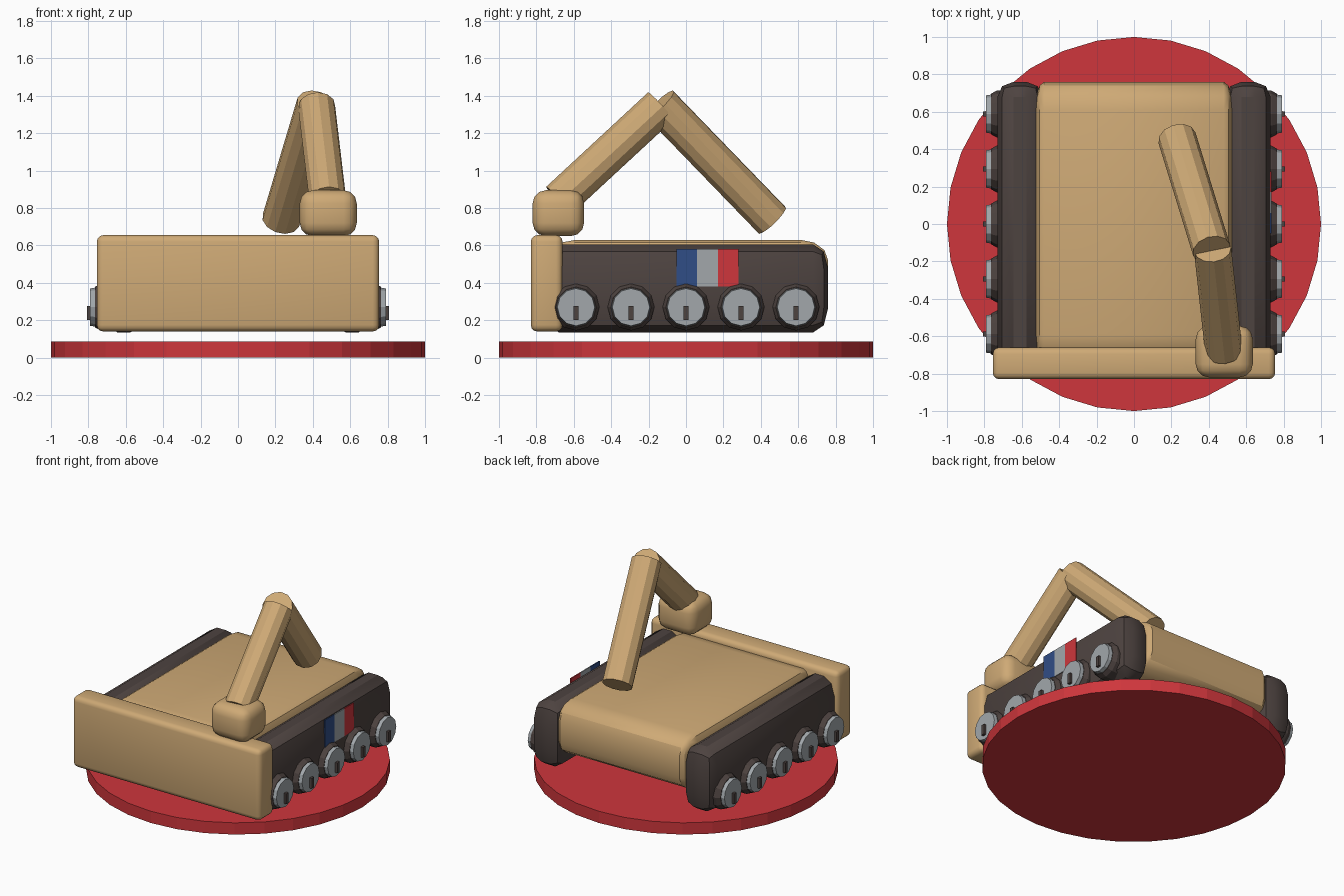
import bpy
import bmesh
import math
from mathutils import Vector, Matrix

old = bpy.data.objects.get("Cube")
if old:
    bpy.data.objects.remove(old, do_unlink=True)


def material(name, r, g, b):
    m = bpy.data.materials.new(name)
    m.use_nodes = True
    m.diffuse_color = (r, g, b, 1)
    m.node_tree.nodes["Principled BSDF"].inputs["Base Color"].default_value = (r, g, b, 1)
    return m


tan = material("tan", 0.62, 0.40, 0.18)
dark = material("dark brown", 0.075, 0.056, 0.051)
grey = material("grey", 0.36, 0.39, 0.41)
red = material("red", 0.62, 0.037, 0.045)
blue = material("blue", 0.03, 0.075, 0.24)


def finish(name, bm, mat, smooth=False):
    bmesh.ops.recalc_face_normals(bm, faces=bm.faces[:])
    mesh = bpy.data.meshes.new(name)
    bm.to_mesh(mesh)
    bm.free()
    mesh.materials.append(mat)
    ob = bpy.data.objects.new(name, mesh)
    bpy.context.collection.objects.link(ob)
    if smooth:
        bpy.ops.object.select_all(action='DESELECT')
        ob.select_set(True)
        bpy.context.view_layer.objects.active = ob
        bpy.ops.object.shade_smooth_by_angle(angle=math.radians(32))
    return ob


def box(name, lo, hi, mat, bevel=None, segments=3):
    """Box between two corners; bevel gives the rounding along each axis."""
    lo, hi = Vector(lo), Vector(hi)
    size = hi - lo
    unit = Vector(bevel or (1, 1, 1))
    bm = bmesh.new()
    bmesh.ops.create_cube(bm, size=1)
    bmesh.ops.scale(bm, vec=[s / u for s, u in zip(size, unit)], verts=bm.verts)
    if bevel:
        bmesh.ops.bevel(bm, geom=bm.edges[:], offset=1, segments=segments,
                        profile=0.5, affect='EDGES')
    bmesh.ops.scale(bm, vec=unit, verts=bm.verts)
    bmesh.ops.translate(bm, vec=(lo + hi) / 2, verts=bm.verts)
    return finish(name, bm, mat, bool(bevel))


def rod(name, a, b, r1, r2, sides, mat):
    """Faceted cylinder or cone from point a to point b."""
    a, b = Vector(a), Vector(b)
    bm = bmesh.new()
    turn = (b - a).to_track_quat('Z', 'Y').to_matrix().to_4x4()
    bmesh.ops.create_cone(bm, cap_ends=True, segments=sides, radius1=r1, radius2=r2,
                          depth=(b - a).length,
                          matrix=Matrix.Translation((a + b) / 2) @ turn)
    return finish(name, bm, mat)


# Round base
rod("base_disc", (0, 0, 0), (0, 0, 0.085), 1, 1, 32, red)

# Hull and front plate
box("hull", (-0.53, -0.74, 0.25), (0.53, 0.76, 0.63), tan, (0.05, 0.15, 0.11))
box("front_plate", (-0.755, -0.83, 0.14), (0.755, -0.66, 0.655), tan, (0.035, 0.035, 0.035))

# Tracks and wheels on both sides
for side, label in ((1, "left"), (-1, "right")):
    xs = sorted((side * 0.49, side * 0.73))
    box(label + "_track", (xs[0], -0.76, 0.135), (xs[1], 0.76, 0.605), dark,
        (0.085, 0.08, 0.13), 2)
    for i in range(5):
        y, z = (i - 2) * 0.294, 0.27
        tag = f"{label}_wheel_{i + 1}"
        rod(tag + "_tyre", (side * 0.66, y, z), (side * 0.735, y, z), 0.125, 0.125, 12, dark)
        rod(tag + "_rim", (side * 0.735, y, z), (side * 0.765, y, z), 0.125, 0.108, 12, dark)
        rod(tag + "_cap", (side * 0.74, y, z), (side * 0.79, y, z), 0.108, 0.1, 12, grey)
        bar = sorted((side * 0.77, side * 0.808))
        box(tag + "_bar", (bar[0], y - 0.013, 0.2), (bar[1], y + 0.013, 0.275), dark)

# Three stripe panel beside the left track
for i, mat in enumerate((blue, grey, red)):
    y = -0.05 + i * 0.11
    box(f"stripe_panel_{i + 1}", (0.727, y, 0.38), (0.735, y + 0.11, 0.58), mat)

# Arm mount and two arm sections
box("arm_mount", (0.33, -0.82, 0.65), (0.635, -0.545, 0.895), tan, (0.07, 0.07, 0.07))
rod("lower_arm", (0.48, -0.68, 0.84), (0.42, -0.135, 1.345), 0.1, 0.1, 12, tan)
rod("upper_arm", (0.415, -0.14, 1.355), (0.23, 0.46, 0.735), 0.103, 0.103, 12, tan)
